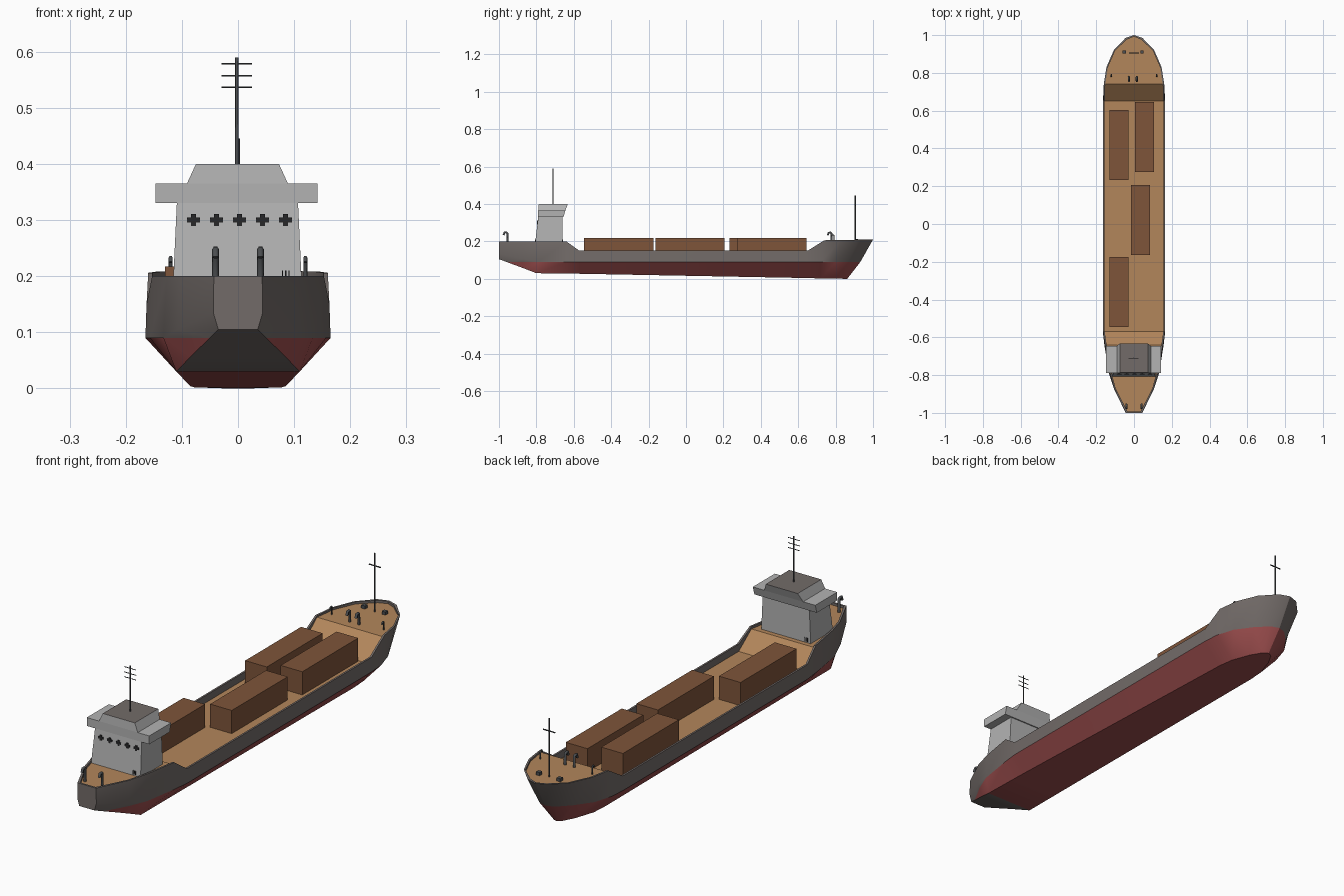
import bpy, bmesh, math
from mathutils import Vector

if "Cube" in bpy.data.objects:
    bpy.data.objects.remove(bpy.data.objects["Cube"])


def material(name, r, g, b):
    m = bpy.data.materials.new(name)
    m.diffuse_color = (r, g, b, 1)
    m.use_nodes = True
    m.node_tree.nodes["Principled BSDF"].inputs["Base Color"].default_value = m.diffuse_color
    return m


GREY = material("hull_grey", .17, .148, .14)
TAN = material("deck_tan", .45, .24, .105)
RED = material("bottom_red", .33, .075, .075)
BROWN = material("container_brown", .21, .09, .042)
WHITE = material("house_light_grey", .45, .45, .45)
IRON = material("fitting_dark_grey", .07, .075, .08)
BLACK = material("window_black", .02, .02, .022)


def finish(name, bm, *mats):
    bmesh.ops.recalc_face_normals(bm, faces=bm.faces)
    me = bpy.data.meshes.new(name)
    bm.to_mesh(me)
    bm.free()
    for m in mats:
        me.materials.append(m)
    ob = bpy.data.objects.new(name, me)
    bpy.context.collection.objects.link(ob)
    return ob


def frustum(name, lo, z0, hi, z1, mat, top=None):
    """Block between two rectangles (x0, x1, y0, y1) at heights z0 and z1."""
    bm = bmesh.new()
    rings = []
    for (x0, x1, y0, y1), z in ((lo, z0), (hi, z1)):
        rings.append([bm.verts.new(p) for p in
                      ((x0, y0, z), (x1, y0, z), (x1, y1, z), (x0, y1, z))])
    a, b = rings
    bm.faces.new(a[::-1])
    lid = bm.faces.new(b)
    for i in range(4):
        j = (i + 1) % 4
        bm.faces.new((a[i], a[j], b[j], b[i]))
    if top:
        lid.material_index = 1
    return finish(name, bm, mat, *([top] if top else []))


def box(name, c, s, mat):
    r = (c[0] - s[0] / 2, c[0] + s[0] / 2, c[1] - s[1] / 2, c[1] + s[1] / 2)
    return frustum(name, r, c[2] - s[2] / 2, r, c[2] + s[2] / 2, mat)


def pipe(name, pts, radius, mat=IRON):
    cu = bpy.data.curves.new(name, 'CURVE')
    cu.dimensions = '3D'
    cu.bevel_depth = radius
    cu.bevel_resolution = 1
    cu.use_fill_caps = True
    sp = cu.splines.new('POLY')
    sp.points.add(len(pts) - 1)
    for p, q in zip(sp.points, pts):
        p.co = (*q, 1)
    cu.materials.append(mat)
    ob = bpy.data.objects.new(name, cu)
    bpy.context.collection.objects.link(ob)


# Hull stations: bottom (y, w, z), chine (y, w, z), rim (y, w, z), deck z
STATIONS = [
    ((-1, .035, .105), (-1, .044, .135), (-1, .043, .2), .19),
    ((-.87, .084, .057), (-.87, .107, .105), (-.87, .105, .2), .19),
    ((-.8, .11, .03), (-.79, .133, .09), (-.79, .127, .2), .19),
    ((-.64, .108, .028), (-.64, .157, .09), (-.64, .153, .2), .19),
    ((-.57, .107, .027), (-.57, .165, .09), (-.57, .163, .15), .12),
    ((.65, .085, .004), (.65, .165, .09), (.65, .163, .15), .12),
    ((.72, .078, .002), (.72, .16, .09), (.74, .16, .206), .199),
    ((.80, .05, .001), (.80, .135, .09), (.83, .146, .208), .2),
    ((.85, .022, 0), (.87, .085, .09), (.92, .107, .209), .2),
    ((.86, .008, 0), (.92, .035, .09), (.985, .045, .21), .2),
    ((.862, 0, 0), (.932, 0, .09), (1, 0, .21), .2),
]

# Hull with bulwark and sunken deck
bm = bmesh.new()
rings = []
for b, c, t, dz in STATIONS:
    iw = max(t[1] - .008, 0)
    iy = t[0] + (.008 if t[0] < -.95 else -.008 if t[0] > .95 else 0)
    half = [b, c, t, (iy, iw, t[2]), (iy, iw, dz)]
    rings.append([bm.verts.new((w, y, z)) for y, w, z in half] +
                 [bm.verts.new((-w, y, z)) for y, w, z in half[::-1]])
for r, s in zip(rings, rings[1:]):
    for k in range(10):
        n = (k + 1) % 10
        f = bm.faces.new((r[k], s[k], s[n], r[n]))
        f.material_index = 1 if k == 4 else 0
r = rings[0]
for cap in ((0, 1, 2, 7, 8, 9), (2, 3, 6, 7), (3, 4, 5, 6)):
    bm.faces.new([r[i] for i in cap])
bmesh.ops.remove_doubles(bm, verts=bm.verts, dist=1e-5)
bmesh.ops.bisect_plane(bm, geom=bm.verts[:] + bm.edges[:] + bm.faces[:], dist=1e-5,
                       plane_co=(0, 0, .09), plane_no=(0, 0, 1))
for f in bm.faces:  # red below the waterline, except the raised stern underside
    c = f.calc_center_median()
    if c.z < .0899 and not (c.y < -.8 and abs(c.x) < .005):
        f.material_index = 2
hull = finish("hull", bm, GREY, TAN, RED)
bpy.context.view_layer.objects.active = hull
hull.select_set(True)
bpy.ops.object.shade_smooth_by_angle(angle=math.radians(28))

# Cargo containers
for i, (x, y) in enumerate(((-.08, .418), (.055, .46), (.035, .022), (-.08, -.36))):
    box(f"container_{i + 1}", (x, y, .167), (.1, .37, .1), BROWN)

# Deckhouse, bridge with wings, and sloped roof
frustum("deckhouse", (-.116, .114, -.808, -.66), .18, (-.109, .107, -.79, -.66), .33, WHITE)
frustum("bridge_wings", (-.147, .142, -.79, -.655), .33, (-.147, .142, -.79, -.645), .365, WHITE)
frustum("bridge_roof", (-.091, .089, -.79, -.645), .365, (-.075, .073, -.787, -.632), .4, WHITE, GREY)

# Cross-shaped portholes on the aft wall
for i in range(5):
    x = -.079 + i * .041
    box(f"porthole_bar_{i + 1}", (x, -.7935, .3), (.023, .005, .009), BLACK)
    box(f"porthole_post_{i + 1}", (x, -.7935, .3), (.009, .005, .022), BLACK)

# Small grilles low on both end walls
for side, x, y in (("aft", .085, -.806), ("fore", -.095, -.66)):
    for k in range(3):
        box(f"grille_{side}_{k + 1}", (x + (k - 1) * .006, y, .202), (.002, .005, .016), BLACK)

# Masts with crossbars
pipe("bridge_mast", [(-.002, -.71, .4), (-.002, -.71, .59)], .003)
for z in (.537, .557, .579):
    pipe("bridge_mast_bar", [(-.029, -.71, z), (.025, -.71, z)], .0015)
pipe("bow_mast", [(0, .905, .195), (0, .905, .445)], .0035)
pipe("bow_mast_bar", [(-.027, .905, .392), (.027, .905, .392)], .0025)


# Gooseneck vents at stern and bow
def vent(name, x, y, z, h, rad):
    e = rad * 1.7
    pipe(name, [(x, y, z), (x, y, z + h - e), (x, y - e * .5, z + h - rad),
                (x, y - e * 1.5, z + h - rad), (x, y - e * 2, z + h - e * 2)], rad)


for x in (-.04, .04):
    vent("stern_vent", x, -.955, .188, .066, .006)
for x in (-.027, .015):
    vent("bow_vent", x, .778, .195, .058, .006)
for x in (-.12, .12):
    vent("side_vent", x, .792, .195, .042, .0035)

# Bow winch boxes
for x in (-.052, .043):
    box("winch", (x, .91, .205), (.017, .017, .016), IRON)
